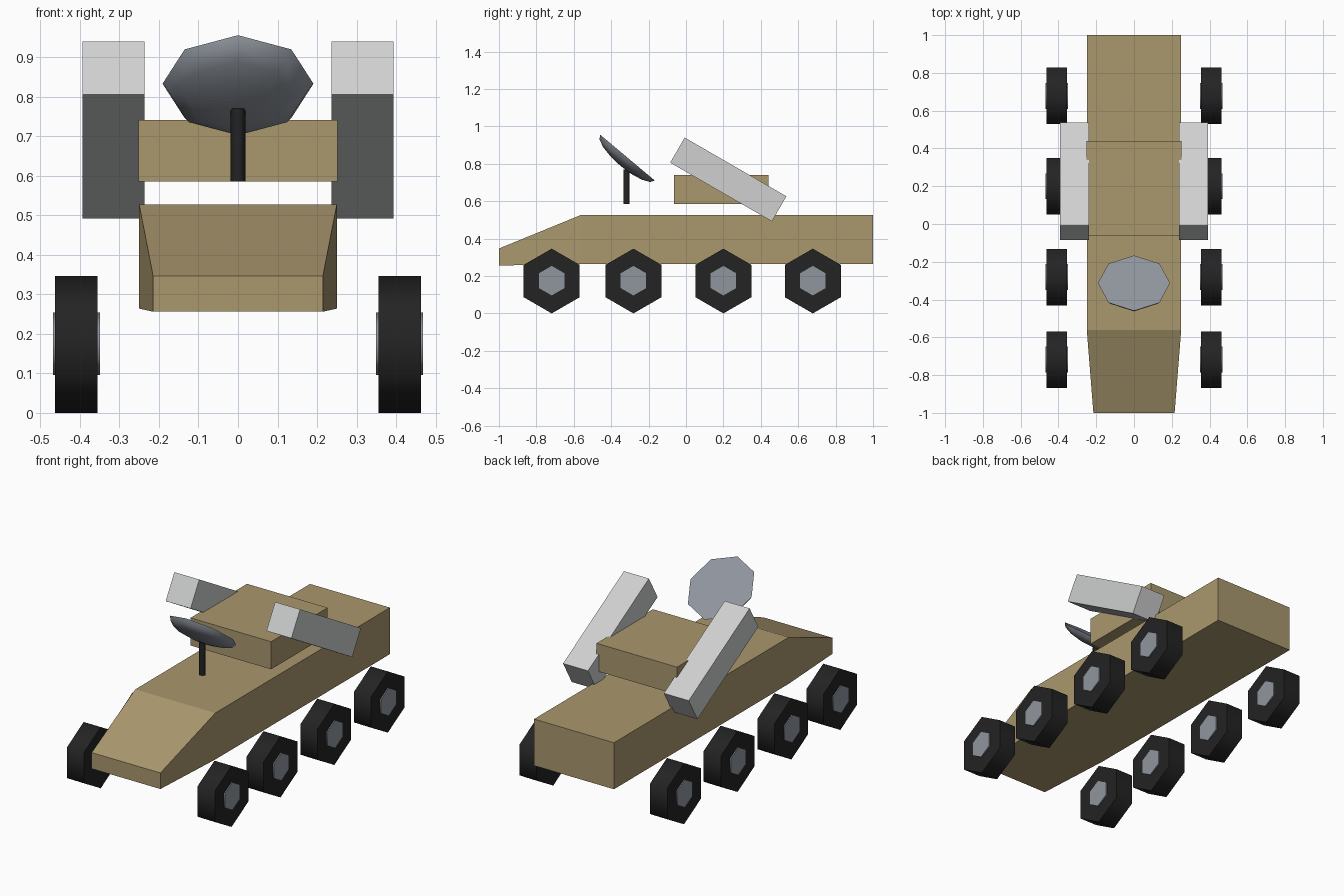
import bpy, bmesh
from math import radians, sin, cos, pi
from mathutils import Matrix

cube = bpy.data.objects.get("Cube")
if cube:
    bpy.data.objects.remove(cube, do_unlink=True)


def material(name, rgb):
    m = bpy.data.materials.new(name)
    m.use_nodes = True
    colour = (*rgb, 1)
    m.diffuse_color = colour
    m.node_tree.nodes["Principled BSDF"].inputs["Base Color"].default_value = colour
    return m


tan = material("tan_paint", (0.40, 0.31, 0.155))
pale = material("pale_grey", (0.62, 0.63, 0.625))
steel = material("blue_grey", (0.28, 0.305, 0.345))
black = material("black_rubber", (0.017, 0.017, 0.017))


def finish(name, bm, mat, smooth=lambda f: False):
    bmesh.ops.recalc_face_normals(bm, faces=bm.faces)
    for f in bm.faces:
        f.smooth = smooth(f)
    mesh = bpy.data.meshes.new(name)
    bm.to_mesh(mesh)
    bm.free()
    mesh.materials.append(mat)
    obj = bpy.data.objects.new(name, mesh)
    bpy.context.collection.objects.link(obj)
    return obj


def box(name, size, centre, mat, tilt=0):
    bm = bmesh.new()
    bmesh.ops.create_cube(bm, size=1)
    bm.transform(Matrix.Translation(centre) @ Matrix.Rotation(tilt, 4, 'X')
                 @ Matrix.Diagonal((*size, 1)))
    return finish(name, bm, mat)


def hex_prism(name, radius, depth, centre, mat, sideways=True):
    bm = bmesh.new()
    bmesh.ops.create_cone(bm, cap_ends=True, segments=6,
                          radius1=radius, radius2=radius, depth=depth)
    # One corner points straight up once the axis lies along x
    turn = Matrix.Rotation(pi / 2, 4, 'Y') if sideways else Matrix()
    corner = min(bm.verts, key=lambda v: abs(v.co.y) - v.co.x).co
    spin = 0 if abs(corner.y) < 0.001 else pi / 6
    bm.transform(Matrix.Translation(centre) @ turn @ Matrix.Rotation(spin, 4, 'Z'))
    return finish(name, bm, mat, lambda f: len(f.verts) == 4)


# Hull: cross-sections (y, half width, bottom, top) joined front to back
bm = bmesh.new()
rings = []
for y, w, low, high in [(-1, 0.215, 0.256, 0.347), (-0.56, 0.25, 0.264, 0.527),
                        (1, 0.25, 0.264, 0.527)]:
    rings.append([bm.verts.new(p) for p in
                  [(-w, y, low), (w, y, low), (w, y, high), (-w, y, high)]])
for a, b in zip(rings, rings[1:]):
    for i in range(4):
        j = (i + 1) % 4
        bm.faces.new([a[i], a[j], b[j], b[i]])
bm.faces.new(rings[0])
bm.faces.new(rings[-1])
finish("hull", bm, tan)

# Raised turret
box("turret", (0.504, 0.504, 0.156), (0, 0.188, 0.663), tan)

# Tilted launchers and wheels on both sides
for side, s in (("left", 1), ("right", -1)):
    box(side + "_launcher", (0.156, 0.628, 0.155), (s * 0.315, 0.226, 0.716),
        pale, radians(-30))
    for n, y in enumerate((-0.718, -0.281, 0.200, 0.678), 1):
        hex_prism(f"{side}_tyre_{n}", 0.173, 0.107, (s * 0.409, y, 0.173), black)
        hex_prism(f"{side}_hub_{n}", 0.079, 0.119, (s * 0.409, y, 0.175), steel)

# Dish mast
hex_prism("dish_mast", 0.0185, 0.185, (0, -0.318, 0.678), black, sideways=False)

# Dish: shallow eight-sided bowl with a flat face
bm = bmesh.new()
R, DEPTH, SIDES = 0.191, 0.058, 8
rings = []
for k in range(4):
    a = k * pi / 8
    rings.append([bm.verts.new((R * cos(a) * cos(2 * pi * i / SIDES),
                                R * cos(a) * sin(2 * pi * i / SIDES),
                                -DEPTH * sin(a))) for i in range(SIDES)])
tip = bm.verts.new((0, 0, -DEPTH))
for a, b in zip(rings, rings[1:]):
    for i in range(SIDES):
        j = (i + 1) % SIDES
        bm.faces.new([a[i], a[j], b[j], b[i]])
for i in range(SIDES):
    bm.faces.new([rings[-1][i], rings[-1][(i + 1) % SIDES], tip])
bm.faces.new(rings[0])
bm.transform(Matrix.Translation((0, -0.313, 0.833)) @ Matrix.Rotation(radians(-40), 4, 'X'))
finish("dish", bm, steel, lambda f: len(f.verts) < SIDES)
